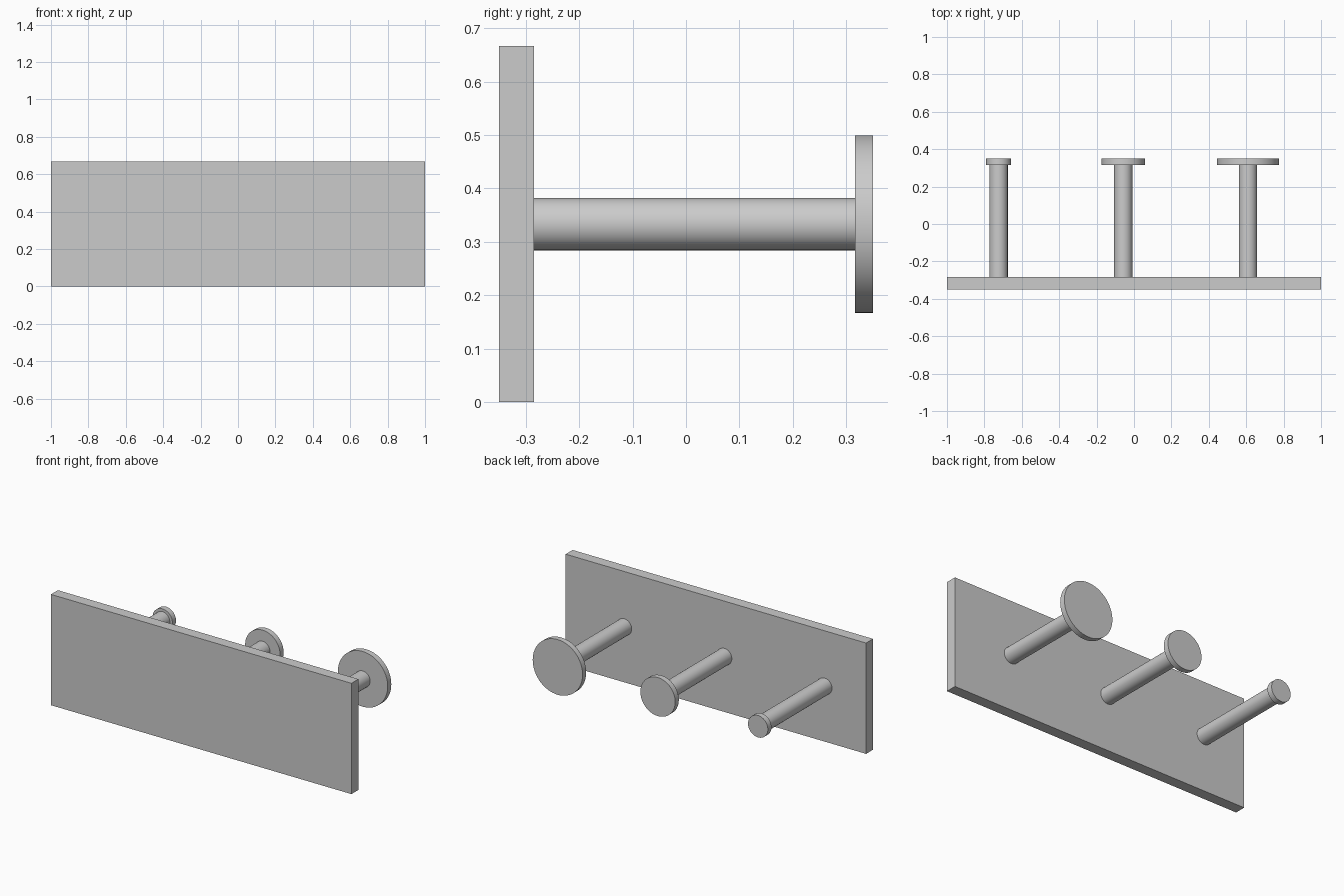
import bpy
import math

cube = bpy.data.objects.get("Cube")
if cube:
    bpy.data.objects.remove(cube, do_unlink=True)

# Single grey material
grey = bpy.data.materials.new("light_grey")
grey.use_nodes = True
colour = (0.6, 0.6, 0.6, 1)
grey.diffuse_color = colour
grey.node_tree.nodes["Principled BSDF"].inputs["Base Color"].default_value = colour

HEIGHT = 2 / 3
PLATE_BACK = -0.284
DISC_FRONT = 0.316
DEPTH = 0.35


def finish(name):
    obj = bpy.context.object
    obj.name = name
    obj.data.materials.append(grey)
    return obj


def rod(name, x, radius, y0, y1):
    """Smooth cylinder lying along y from y0 to y1."""
    bpy.ops.mesh.primitive_cylinder_add(
        vertices=64, radius=radius, depth=y1 - y0,
        location=(x, (y0 + y1) / 2, HEIGHT / 2), rotation=(math.pi / 2, 0, 0))
    bpy.ops.object.shade_smooth_by_angle(angle=math.radians(30))
    return finish(name)


# Mounting plate
bpy.ops.mesh.primitive_cube_add(size=1, location=(0, (PLATE_BACK - DEPTH) / 2, HEIGHT / 2))
plate = finish("mounting_plate")
plate.scale = (2, PLATE_BACK + DEPTH, HEIGHT)
bpy.ops.object.transform_apply(location=False, rotation=False, scale=True)

# Three pegs, each with a larger end disc than the last
for i, size in enumerate(("small", "medium", "large")):
    x = -0.724 + i * HEIGHT
    rod(size + "_peg_shaft", x, 0.049, PLATE_BACK, DISC_FRONT)
    rod(size + "_peg_disc", x, 0.066 + i * 0.05, DISC_FRONT, DEPTH)
